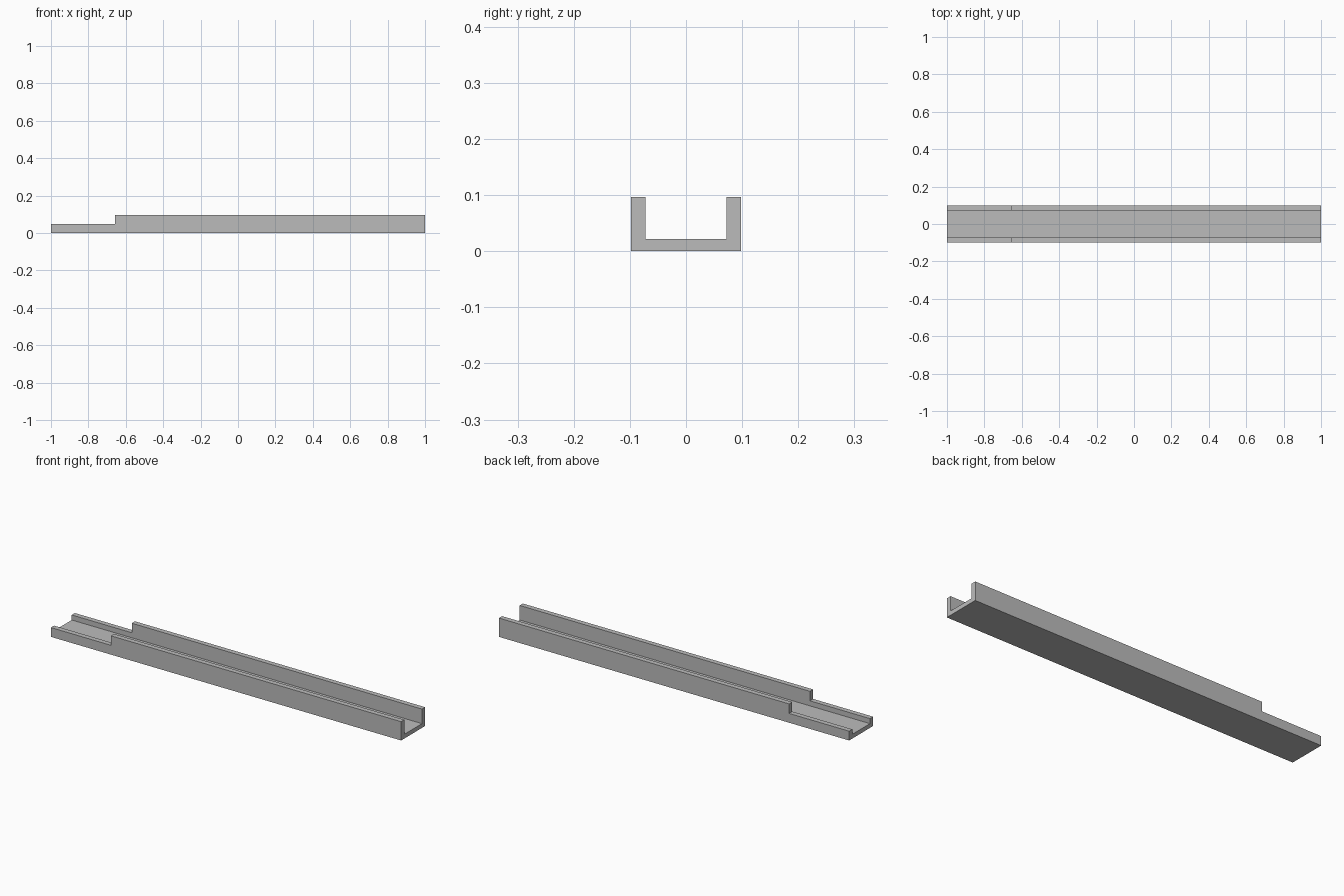
import bpy
import bmesh
from mathutils import Vector

default = bpy.data.objects.get("Cube")
if default:
    bpy.data.objects.remove(default, do_unlink=True)

LENGTH, HALF_W, INNER_W = 2.0, 0.098, 0.072
FLOOR_Z, LOW_Z, HIGH_Z = 0.022, 0.048, 0.097
STEP_X = -0.657

grey = bpy.data.materials.new("plain grey")
grey.use_nodes = True
colour = (0.5, 0.5, 0.5, 1)
grey.diffuse_color = colour
grey.node_tree.nodes["Principled BSDF"].inputs["Base Color"].default_value = colour


def extrude_profile(name, profile, x0, x1):
    """Sweep a (y, z) outline along x into a closed solid."""
    bm = bmesh.new()
    face = bm.faces.new([bm.verts.new((x0, y, z)) for y, z in profile])
    swept = bmesh.ops.extrude_face_region(bm, geom=[face], use_keep_orig=True)
    verts = [g for g in swept["geom"] if isinstance(g, bmesh.types.BMVert)]
    bmesh.ops.translate(bm, verts=verts, vec=Vector((x1 - x0, 0, 0)))
    bmesh.ops.recalc_face_normals(bm, faces=bm.faces)
    mesh = bpy.data.meshes.new(name)
    bm.to_mesh(mesh)
    bm.free()
    mesh.materials.append(grey)
    obj = bpy.data.objects.new(name, mesh)
    bpy.context.collection.objects.link(obj)
    return obj


# U-shaped channel: half outline mirrored across the centre line
half = [(HALF_W, 0), (HALF_W, HIGH_Z), (INNER_W, HIGH_Z), (INNER_W, FLOOR_Z)]
outline = half + [(-y, z) for y, z in reversed(half)]
channel = extrude_profile("channel", outline, -LENGTH / 2, LENGTH / 2)

# Cutter that lowers both walls at one end
wide = HALF_W * 2
box = [(-wide, LOW_Z), (wide, LOW_Z), (wide, HIGH_Z * 2), (-wide, HIGH_Z * 2)]
cutter = extrude_profile("wall_cutter", box, -LENGTH, STEP_X)
cutter.hide_render = True
cutter.hide_set(True)
cutter.display_type = 'WIRE'

notch = channel.modifiers.new("lowered_walls", 'BOOLEAN')
notch.operation = 'DIFFERENCE'
notch.solver = 'EXACT'
notch.object = cutter
